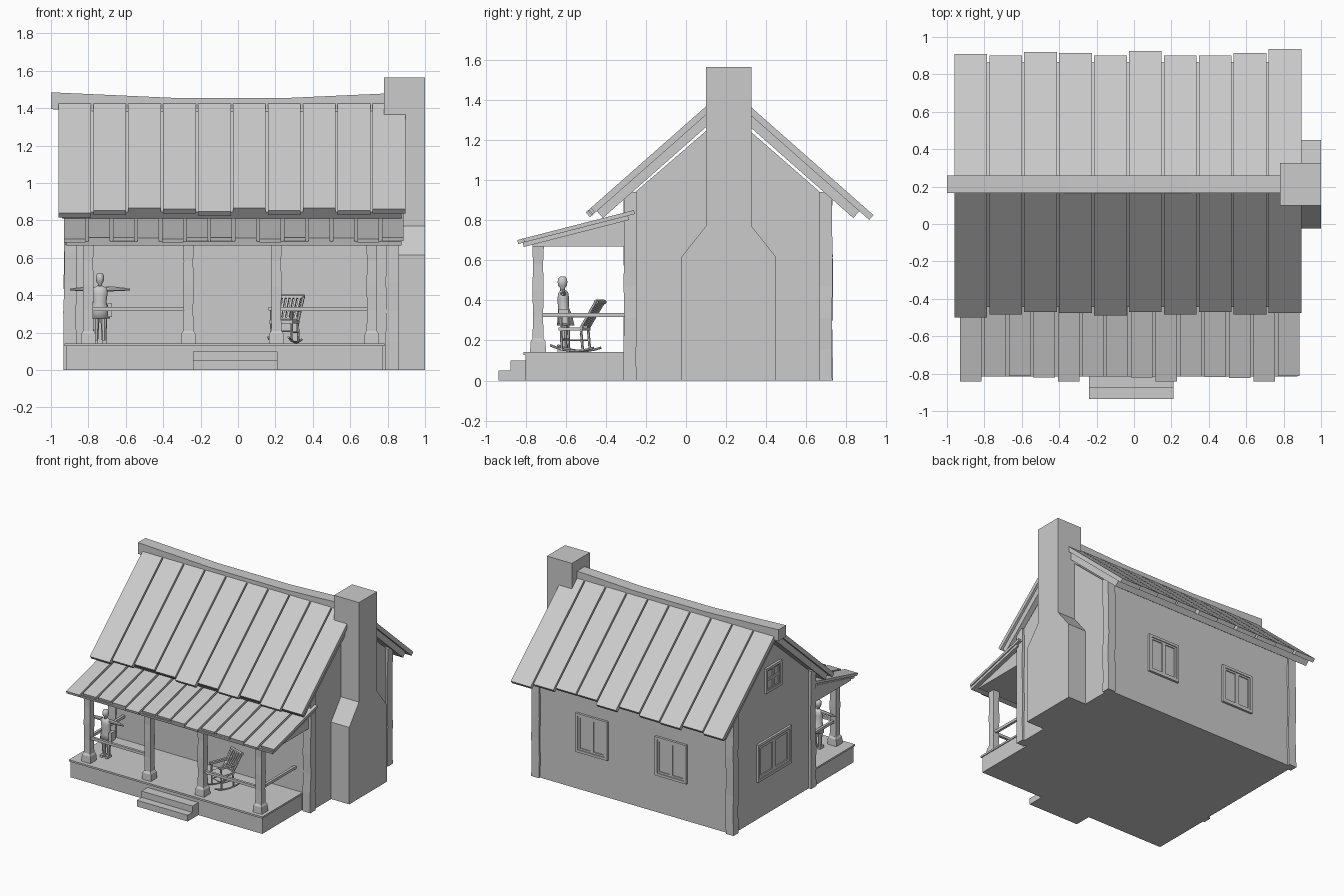
import bpy, math, random
from mathutils import Vector, Matrix

if "Cube" in bpy.data.objects:
    bpy.data.objects.remove(bpy.data.objects["Cube"])

random.seed(4)
CX, RY = -0.035, 0.21          # house centre in x, ridge line in y


def mesh(name, verts, faces, smooth=False):
    me = bpy.data.meshes.new(name)
    me.from_pydata([tuple(v) for v in verts], [], faces)
    me.update()
    ob = bpy.data.objects.new(name, me)
    bpy.context.collection.objects.link(ob)
    for p in me.polygons:
        p.use_smooth = smooth
    return ob


def loft(name, rings, n=4, smooth=False):
    """Stack of rings (cx, cy, half_x, half_y, z); n=4 gives rectangles."""
    v, k = [], math.sqrt(2) if n == 4 else 1
    for cx, cy, hx, hy, z in rings:
        for i in range(n):
            a = 2 * math.pi * (i + 0.5) / n
            v.append((cx + k * hx * math.cos(a), cy + k * hy * math.sin(a), z))
    f = [tuple(range(n))[::-1], tuple(range(len(v) - n, len(v)))]
    for r in range(len(rings) - 1):
        for i in range(n):
            j = (i + 1) % n
            f.append((r * n + i, r * n + j, r * n + n + j, r * n + n + i))
    return mesh(name, v, f, smooth)


def box(name, x0, x1, y0, y1, z0, z1):
    c = ((x0 + x1) / 2, (y0 + y1) / 2, abs(x1 - x0) / 2, abs(y1 - y0) / 2)
    return loft(name, [c + (z0,), c + (z1,)])


def prism(name, yz, x0, x1):
    """Side profile in y/z extruded along x."""
    n = len(yz)
    area = sum(yz[i - 1][0] * yz[i][1] - yz[i][0] * yz[i - 1][1] for i in range(n))
    if area < 0:
        yz = yz[::-1]
    v = [(x, y, z) for x in (x0, x1) for y, z in yz]
    f = [tuple(range(n))[::-1], tuple(range(n, 2 * n))]
    f += [(i, (i + 1) % n, n + (i + 1) % n, n + i) for i in range(n)]
    return mesh(name, v, f)


def sloped(name, x0, x1, y, s, z, slope, d0, d1, t):
    """Board lying on a slope: top passes (y, z) and falls along s*y."""
    a = math.atan(slope)
    dn = (-s * math.sin(a) * t, -math.cos(a) * t)
    top = [(y + s * d, z - slope * d) for d in (d0, d1)]
    low = [(p + dn[0], q + dn[1]) for p, q in top]
    return prism(name, [top[0], top[1], low[1], low[0]], x0, x1)


def rod(name, a, b, r0, r1=None, n=8, mat=None):
    a, b = Vector(a), Vector(b)
    ob = loft(name, [(0, 0, r0, r0, 0), (0, 0, r1 or r0, r1 or r0, (b - a).length)], n)
    m = Matrix.Translation(a) @ (b - a).to_track_quat('Z', 'Y').to_matrix().to_4x4()
    ob.data.transform((mat or Matrix()) @ m)
    return ob


# house body with gables
prism("walls", [(-0.30, 0), (0.715, 0), (0.715, 0.90), (RY, 1.34), (-0.30, 0.90)], -0.91, 0.84)

# slightly uneven hewn corner posts
for x in (-0.897, 0.823):
    for y in (-0.278, 0.698):
        loft("corner_post", [(x + random.uniform(-.004, .004), y + random.uniform(-.003, .003),
                              0.034, 0.032, 0.94 * i / 6) for i in range(7)])

# chimney with shoulders
loft("chimney", [(0.89, 0.213, 0.11, h, z) for h, z in
                 ((0.237, 0), (0.237, 0.615), (0.114, 0.77), (0.114, 1.565))])

# main roof: under-slabs and uneven planks
back = (0.91, 0.90, 0.92, 0.915, 0.90, 0.925, 0.90, 0.90, 0.915, 0.935)
front = (-0.50, -0.485, -0.47, -0.475, -0.49, -0.47, -0.485, -0.47, -0.485, -0.475)
for s, ends in ((1, back), (-1, front)):
    sloped("roof_slab", -0.94, 0.875, RY, s, 1.423, 0.882, 0, 0.655, 0.046)
    for i, e in enumerate(ends):
        x = -0.96 + 0.1866 * i
        sloped("roof_plank", x, x + 0.175, RY, s, 1.465, 0.882, 0.02, abs(e - RY), 0.032)

# sagging ridge beam
v = [(x, y, z + dz) for x, z in ((-1, 1.485), (-0.357, 1.456), (0.287, 1.456), (0.93, 1.485))
     for y, dz in ((0.165, -0.09), (0.26, -0.09), (0.26, 0), (0.165, 0))]
f = [(0, 3, 2, 1), (12, 13, 14, 15)]
f += [(4 * r + i, 4 * r + (i + 1) % 4, 4 * r + 4 + (i + 1) % 4, 4 * r + 4 + i)
      for r in range(3) for i in range(4)]
mesh("ridge_beam", v, [q if k < 2 else q[::1] for k, q in enumerate(f)])

# porch floor and steps
box("porch_base", -0.92, 0.775, -0.80, -0.29, 0, 0.13)
box("porch_floor", -0.927, 0.782, -0.81, -0.29, 0.128, 0.142)
box("step_low", -0.24, 0.21, -0.935, -0.79, 0, 0.05)
box("step_high", -0.24, 0.21, -0.875, -0.79, 0.05, 0.10)

# porch roof: solid wedge, slab, planks
prism("porch_wedge", [(-0.765, 0.67), (-0.30, 0.67), (-0.30, 0.805), (-0.765, 0.69)], -0.925, 0.84)
sloped("porch_slab", -0.92, 0.875, -0.26, -1, 0.83, 0.256, 0.03, 0.555, 0.022)
for i in range(14):
    x = -0.93 + 0.1307 * i
    d = 0.582 if i in (0, 4, 8, 12) else random.uniform(0.55, 0.566)
    sloped("porch_plank", x, x + 0.115, -0.26, -1, 0.85, 0.256, 0, d, 0.02)

# porch posts with plinths
PX = (-0.80, -0.265, 0.205, 0.715)
for x in PX:
    loft("porch_post", [(x, -0.738, h, h, z) for h, z in
                        ((0.028, 0.19), (0.025, 0.32), (0.028, 0.45), (0.025, 0.58), (0.029, 0.67))])
    loft("post_plinth", [(x, -0.738, h, h, z) for h, z in
                         ((0.04, 0.14), (0.037, 0.195), (0.028, 0.21))])
# rails
for a, b in ((0, 1), (2, 3)):
    box("front_rail", PX[a], PX[b], -0.748, -0.728, 0.317, 0.338)
for x in (PX[0], PX[3]):
    box("side_rail", x - 0.01, x + 0.01, -0.73, -0.30, 0.317, 0.338)


def window(name, side, c, w, z0, z1, cols=2, rows=1):
    """Window on the back (side 'B', c in x) or left gable (side 'L', c in y)."""
    def bar(n, u0, u1, a, b, dep):
        if side == 'B':
            box(n, u0, u1, 0.705, 0.715 + dep, a, b)
        else:
            box(n, -0.91 - dep, -0.90, u0, u1, a, b)
    u0, u1, t = c - w / 2, c + w / 2, 0.02
    bar(name + "_pane", u0, u1, z0, z1, 0.003)
    for a in (u0, u1 - t):
        bar(name + "_jamb", a, a + t, z0, z1, 0.018)
    for a in (z0, z1 - t):
        bar(name + "_sill", u0, u1, a, a + t, 0.018)
    cw, ch = (w - 2 * t) / cols, (z1 - z0 - 2 * t) / rows
    m = min(cw, ch) * 0.12
    for i in range(cols):
        for j in range(rows):
            p, q = u0 + t + i * cw, z0 + t + j * ch
            for a in (p, p + cw - m):
                bar(name + "_stile", a, a + m, q, q + ch, 0.011)
            for a in (q, q + ch - m):
                bar(name + "_sash_rail", p, p + cw, a, a + m, 0.011)


window("back_window_right", 'B', 0.325, 0.28, 0.30, 0.61)
window("back_window_left", 'B', -0.375, 0.28, 0.30, 0.61)
window("gable_window", 'L', 0.20, 0.42, 0.30, 0.60)
window("attic_window", 'L', 0.21, 0.20, 0.97, 1.17, 2, 2)

# rocking chair, built around its own origin facing -y
M = Matrix.Translation((0.255, -0.535, 0.142)) @ Matrix.Rotation(math.radians(-18), 4, 'Z')


def part(name, a, b, r, n=6):
    return rod(name, a, b, r, n=n, mat=M)


for s in (-1, 1):
    x = 0.058 * s
    arc = [(x, -0.13 + 0.0325 * i, 0.006 + 0.028 * ((i - 4) / 4) ** 2) for i in range(8)]
    for a, b in zip(arc, arc[1:]):
        part("rocker", a, b, 0.006)
    part("front_leg", (x, -0.07, 0.008), (x, -0.075, 0.185), 0.007)
    part("back_leg", (x, 0.04, 0.008), (x, 0.03, 0.12), 0.007)
    part("back_upright", (x, 0.025, 0.11), (x * 1.1, 0.115, 0.258), 0.008)
    part("arm_rest", (x, -0.09, 0.185), (x, 0.07, 0.18), 0.009, 4)
    part("side_stretcher", (x, -0.07, 0.06), (x, 0.04, 0.06), 0.004)
part("front_stretcher", (-0.058, -0.07, 0.065), (0.058, -0.07, 0.065), 0.004)
seat = box("seat", -0.065, 0.065, -0.085, 0.04, 0.108, 0.122)
seat.data.transform(M)
part("back_top_rail", (-0.068, 0.112, 0.25), (0.068, 0.112, 0.25), 0.012)
part("back_low_rail", (-0.06, 0.04, 0.135), (0.06, 0.04, 0.135), 0.007)
for i in range(5):
    x = -0.042 + 0.021 * i
    part("back_slat", (x, 0.04, 0.135), (x * 1.05, 0.112, 0.25), 0.006, 4)

# standing figure with outstretched arms and a long coat
fx, fy = -0.738, -0.612
loft("figure_head", [(fx, fy - 0.004, r, r * 1.1, z) for r, z in
                     ((0.011, 0.44), (0.012, 0.462), (0.02, 0.472), (0.023, 0.49),
                      (0.021, 0.508), (0.012, 0.519))], 12, True)
loft("figure_coat", [(fx, fy + o, a, b, z) for o, a, b, z in
                     ((0.012, 0.056, 0.045, 0.275), (0.008, 0.045, 0.036, 0.33),
                      (0, 0.036, 0.028, 0.365), (0, 0.042, 0.03, 0.41),
                      (0, 0.042, 0.026, 0.437), (0, 0.013, 0.013, 0.452))], 12, True)
for s in (-1, 1):
    rod("figure_leg", (fx + 0.022 * s, fy + 0.008, 0.15), (fx + 0.02 * s, fy, 0.3), 0.012, 0.019)
    box("figure_shoe", fx + 0.022 * s - 0.012, fx + 0.022 * s + 0.012, fy - 0.03, fy + 0.022, 0.142, 0.16)
    rod("figure_arm", (fx + 0.035 * s, fy, 0.435), (fx + 0.13 * s, fy, 0.432), 0.015, 0.011)
    rod("figure_hand", (fx + 0.125 * s, fy, 0.432), (fx + 0.16 * s, fy - 0.004, 0.43), 0.009, 0.005)
box("figure_satchel", fx + 0.04, fx + 0.065, fy - 0.025, fy + 0.025, 0.285, 0.355)
